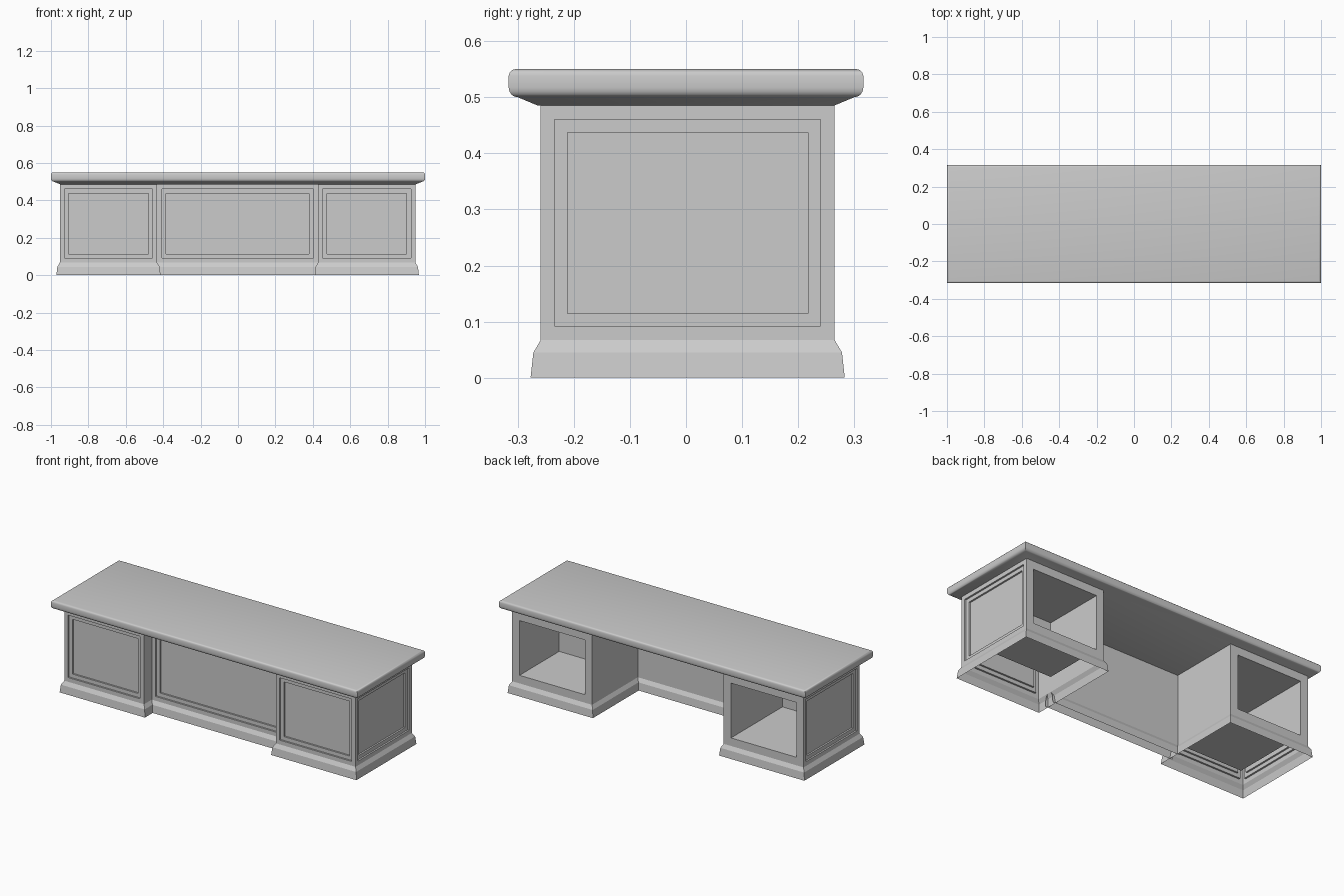
import bpy, bmesh, math
from mathutils import Vector

if "Cube" in bpy.data.objects:
    bpy.data.objects.remove(bpy.data.objects["Cube"])

OFF = Vector((-0.002, 0.003, 0))   # body sits slightly off the slab centre


def ring_shell(x0, x1, y0, y1, rings, flare_x=1):
    """Stack rectangular rings (outset, z) and return bmesh and side faces per level.
    Side order: front, right, back, left."""
    bm = bmesh.new()
    loops, levels = [], []
    for o, z in rings:
        ox = o * flare_x
        pts = [(x0 - ox, y0 - o), (x1 + ox, y0 - o), (x1 + ox, y1 + o), (x0 - ox, y1 + o)]
        loops.append([bm.verts.new((x, y, z)) for x, y in pts])
    for a, b in zip(loops, loops[1:]):
        levels.append([bm.faces.new((a[i], a[(i + 1) % 4], b[(i + 1) % 4], b[i])) for i in range(4)])
    bm.normal_update()
    return bm, levels, loops


def recess(bm, face, steps):
    """Inset a face and push it straight in, once per (margin, depth) step."""
    for margin, depth in steps:
        bmesh.ops.inset_individual(bm, faces=[face], thickness=margin, use_even_offset=True)
        bm.normal_update()
        n = face.normal.copy()
        face = bmesh.ops.extrude_discrete_faces(bm, faces=[face])["faces"][0]
        bmesh.ops.translate(bm, verts=face.verts[:], vec=-n * depth)
        bm.normal_update()


def finish(bm, name, offset=Vector()):
    mesh = bpy.data.meshes.new(name)
    bm.to_mesh(mesh)
    bm.free()
    ob = bpy.data.objects.new(name, mesh)
    ob.location = offset
    bpy.context.collection.objects.link(ob)
    return ob


BODY = [(0.018, 0), (0.013, 0.045), (0, 0.067), (0, 0.485)]   # skirting then upright wall
PANEL = [(0.025, 0.010), (0.0225, 0.010)]                    # double stepped panel

# Pedestals: panelled front and outer side, open cubby at the back
for name, x0, x1, outer, depth in (("left_pedestal", -0.951, -0.43, 3, 0.48),
                                   ("right_pedestal", 0.43, 0.951, 1, 0.37)):
    bm, levels, _ = ring_shell(x0, x1, -0.262, 0.262, BODY)
    wall = levels[2]
    recess(bm, wall[0], PANEL)
    recess(bm, wall[outer], PANEL)
    recess(bm, wall[2], [(0.0475, depth)])
    finish(bm, name, OFF)

# Centre panel set back between the pedestals, skirted on both sides
bm, levels, _ = ring_shell(-0.43, 0.43, -0.19, -0.165, BODY, flare_x=0)
recess(bm, levels[2][0], PANEL)
ends = [lv[i] for lv in levels for i in (1, 3)]
bmesh.ops.delete(bm, geom=ends, context='FACES_ONLY')
finish(bm, "centre_panel", OFF)

# Desk top: sloped underside and rounded edge
SLAB = [(-0.052, 0.485), (-0.016, 0.500)]
SLAB += [(-0.016 + 0.016 * math.sin(math.radians(a)), 0.517 - 0.017 * math.cos(math.radians(a)))
         for a in (22.5, 45, 67.5, 90)]
SLAB += [(-0.012 + 0.012 * math.cos(math.radians(a)), 0.538 + 0.012 * math.sin(math.radians(a)))
         for a in (0, 30, 60, 90)]
bm, levels, loops = ring_shell(-1, 1, -0.316, 0.316, SLAB)
bm.faces.new(loops[-1])
bm.faces.new(loops[0][::-1])
top = finish(bm, "desk_top")
bpy.context.view_layer.objects.active = top
top.select_set(True)
bpy.ops.object.shade_smooth_by_angle(angle=math.radians(35))
